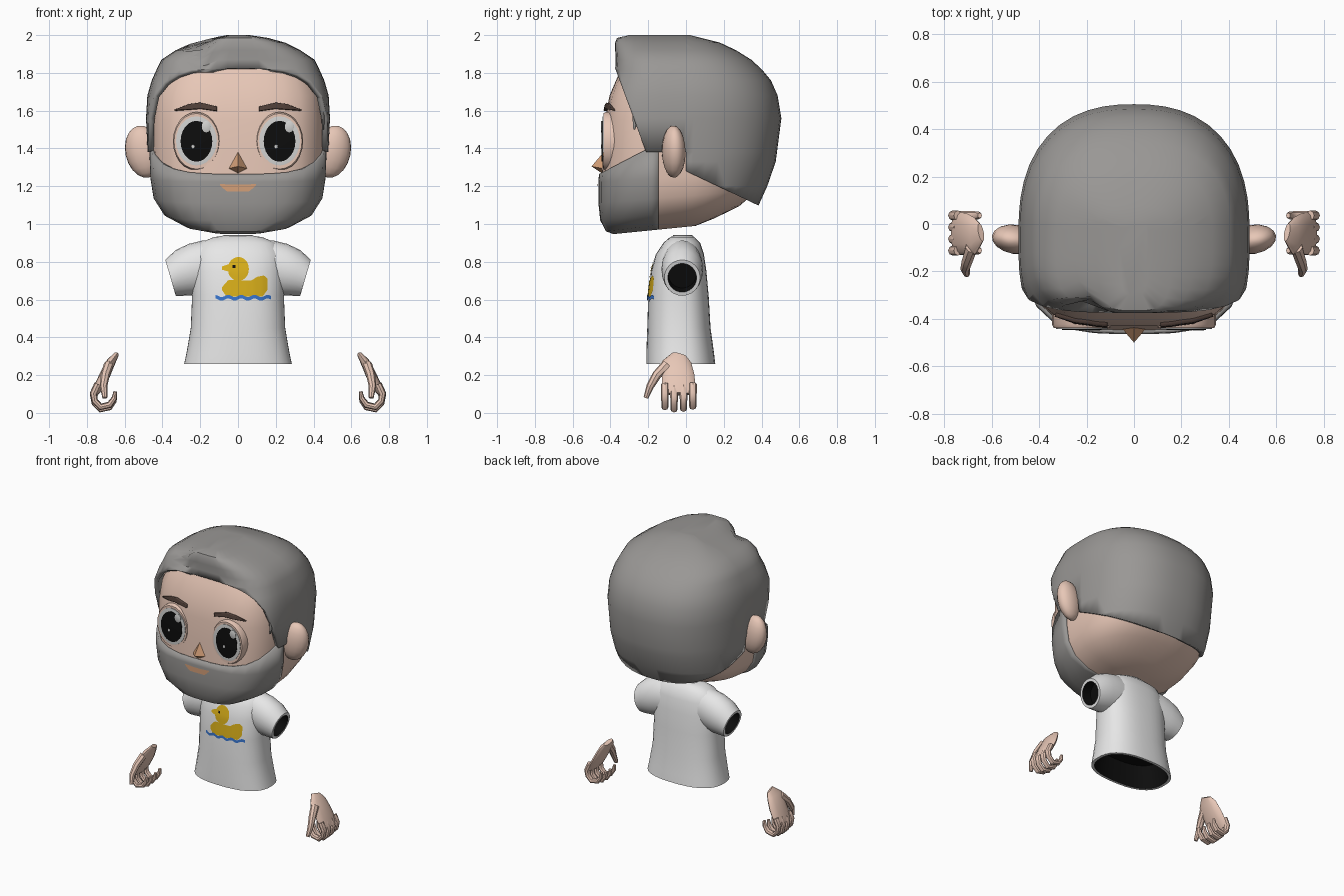
import bpy, bmesh, math
from mathutils import Vector, Matrix
from mathutils.bvhtree import BVHTree

cube = bpy.data.objects.get("Cube")
if cube:
    bpy.data.objects.remove(cube)
made = []


def material(name, *rgb):
    m = bpy.data.materials.new(name)
    m.use_nodes = True
    m.diffuse_color = (*rgb, 1)
    m.node_tree.nodes["Principled BSDF"].inputs["Base Color"].default_value = (*rgb, 1)
    return m


SKIN = material("skin", .80, .57, .47)
GREY = material("grey hair", .32, .31, .30)
SHIRT = material("shirt white", .82, .82, .82)
WHITE = material("eye white", .65, .65, .64)
BLACK = material("black", .004, .004, .004)
TAN = material("tan", .66, .35, .19)
BROWN = material("brow brown", .08, .05, .04)
YELLOW = material("yellow", .68, .42, .01)
BLUE = material("blue", .04, .18, .62)


def finish(name, bm, mats, mirror=False):
    mesh = bpy.data.meshes.new(name)
    bm.to_mesh(mesh)
    bm.free()
    for m in mats:
        mesh.materials.append(m)
    obj = bpy.data.objects.new(name, mesh)
    bpy.context.scene.collection.objects.link(obj)
    if mirror:
        obj.modifiers.new("mirror", 'MIRROR').use_mirror_merge = False
    made.append(obj)
    return obj


def loft(name, shells, mats, mirror=False, dark_from=99):
    """Skin each list of rings into a closed shell; later bands take the second material."""
    bm = bmesh.new()
    for rings in shells:
        rows = [[bm.verts.new(p) for p in ring] for ring in rings]
        n = len(rows[0])
        for k, (a, b) in enumerate(zip(rows, rows[1:])):
            for i in range(n):
                j = (i + 1) % n
                f = bm.faces.new((a[i], a[j], b[j], b[i]))
                f.material_index = int(k >= dark_from)
        bm.faces.new(rows[0])
        bm.faces.new(rows[-1]).material_index = int(len(rows) > dark_from)
    bmesh.ops.recalc_face_normals(bm, faces=bm.faces)
    return finish(name, bm, mats, mirror)


def egg(z, hx, front, back, tilt=0, nf=3.4, nb=2.4, grow=0, n=36):
    """Horizontal ring: squarish at the front, rounder at the back."""
    ring, yc = [], -.03
    for i in range(n):
        a = math.tau * i / n
        c, s = math.cos(a), math.sin(a)
        e = nf if s < 0 else nb
        r = (abs(c) ** e + abs(s) ** e) ** (-1 / e)
        y = yc + r * s * (grow + (yc - front if s < 0 else back - yc))
        ring.append(Vector((r * c * (hx + grow), y, z + tilt * (y + .35))))
    return ring


def oval(c, u, v, n=24):
    c, u, v = Vector(c), Vector(u), Vector(v)
    return [c + u * math.cos(math.tau * i / n) + v * math.sin(math.tau * i / n) for i in range(n)]


def tube(points, radii, n=8):
    pts, rings = [Vector(p) for p in points], []
    for i, p in enumerate(pts):
        t = (pts[min(i + 1, len(pts) - 1)] - pts[max(i - 1, 0)]).normalized()
        v = t.cross((0, 1, 0)).normalized()
        rings.append(oval(p, t.cross(v) * radii[i][0], v * radii[i][1], n))
    return rings


def trim(obj, planes, unwanted, thickness):
    """Cut the shell along planes, drop the unwanted faces and thicken the rest."""
    bm = bmesh.new()
    bm.from_mesh(obj.data)
    for co, no in planes:
        bmesh.ops.bisect_plane(bm, geom=bm.verts[:] + bm.edges[:] + bm.faces[:], plane_co=co, plane_no=no)
    drop = [f for f in bm.faces if unwanted(f.calc_center_median())]
    bmesh.ops.delete(bm, geom=drop, context='FACES')
    bm.to_mesh(obj.data)
    bm.free()
    s = obj.modifiers.new("thickness", 'SOLIDIFY')
    s.thickness, s.offset = thickness, -1


def graph(*points):
    def value(x):
        for (x0, y0), (x1, y1) in zip(points, points[1:]):
            if x <= x1:
                return y0 + (y1 - y0) * (x - x0) / (x1 - x0)
        return points[-1][1]
    return value


def plate(name, target, x0, x1, low, high, mat, gap=.004, mirror=False, cols=24, rows=6):
    """Thin painted patch between two curves, laid on the front of the target."""
    me = target.data
    tree = BVHTree.FromPolygons([v.co for v in me.vertices], [p.vertices for p in me.polygons])
    bm, grid = bmesh.new(), []
    for i in range(cols + 1):
        x = x0 + (x1 - x0) * i / cols
        col = []
        for j in range(rows + 1):
            z = low(x) + (high(x) - low(x)) * j / rows
            hit = tree.ray_cast(Vector((x, -2, z)), Vector((0, 1, 0)))[0]
            col.append(bm.verts.new((x, (hit.y if hit else 0) - gap, z)))
        grid.append(col)
    for a, b in zip(grid, grid[1:]):
        for j in range(rows):
            bm.faces.new((a[j], b[j], b[j + 1], a[j + 1]))
    return finish(name, bm, [mat], mirror)


# Head
HEAD = [(.95, .15, -.37, .05, .10), (.97, .27, -.41, .15, .12), (1.03, .38, -.44, .28, .10),
        (1.12, .435, -.45, .38, .08), (1.23, .452, -.45, .43, .06), (1.4, .458, -.435, .46),
        (1.55, .458, -.43, .47), (1.68, .445, -.405, .45), (1.78, .41, -.362, .38),
        (1.87, .34, -.31, .28), (1.93, .2, -.28, .12)]
head = loft("head", [[egg(*r) for r in HEAD]], [SKIN])

# Beard
beard = loft("beard", [[egg(*r, grow=.014) for r in HEAD]], [GREY])
trim(beard, [((0, -.145, 0), (0, 1, 0)), ((0, 0, 1.39), (0, 0, 1)), ((0, -.45, 1.27), (0, -.52, 1))],
     lambda p: p.y > -.145 or p.z > min(1.39, 1.27 + .52 * (p.y + .45)), .02)
plate("mouth", beard, -.095, .095, graph((-.095, 1.205), (-.06, 1.172), (.06, 1.172), (.095, 1.205)),
      graph((-.095, 1.212), (-.03, 1.208), (.03, 1.208), (.095, 1.212)), TAN)

# Hair: shell with an open face, a parting and a sideburn wisp
HAIR = [(1.02, .42, -.42, .33), (1.1, .44, -.43, .385), (1.2, .462, -.45, .43), (1.33, .477, -.45, .475),
        (1.56, .487, -.45, .505), (1.68, .48, -.43, .485), (1.76, .457, -.4, .45), (1.82, .43, -.375, .40),
        (1.87, .405, -.372, .345), (1.92, .33, -.375, .265), (1.96, .25, -.375, .18),
        (1.985, .16, -.365, .08), (2.0, .06, -.3, .02)]
hair = loft("hair", [[egg(*r, nf=4, n=48) for r in HAIR]], [GREY])
trim(hair, [((0, -.37, 1.81), (0, 1, .37)), ((0, 0, 1.38), (0, 0, 1)), ((0, 0, 0), (0, 1, 0)),
            ((0, 0, 1.28), (0, .474, 1))],
     lambda p: (p.z < 1.9 and p.y < -.37 + .37 * (1.81 - p.z)) or
     p.z < (1.38 if p.y < 0 else 1.28 - .474 * p.y), .03)
for v in hair.data.vertices:
    if v.co.z > 1.84:
        reach = max(0, min(1, (.1 - v.co.y) / .4))
        dent = math.exp(-((v.co.x + .2) / .06) ** 2) * reach
        v.co.z -= .04 * dent
        v.co.y += .05 * dent
loft("hair_wisp", [tube([(.43, -.22, 1.74), (.452, -.262, 1.6), (.45, -.275, 1.5)],
                        [(.035, .02), (.025, .012), (.004, .004)])], [GREY])

# Ears
bm = bmesh.new()
pose = (Matrix.Translation((.5, -.065, 1.383)) @ Matrix.Rotation(math.radians(12), 4, 'Y')
        @ Matrix.Rotation(math.radians(10), 4, 'Z') @ Matrix.Diagonal((.098, .062, .14, 1)))
bmesh.ops.create_uvsphere(bm, u_segments=16, v_segments=10, radius=1, matrix=pose)
finish("ears", bm, [SKIN], True)


# Eyes: stacked flat ovals
def disc(name, x, z, rx, rz, y, mat, mirror=True, depth=.004):
    levels = [(y + depth, 1), (y + depth * .2, 1), (y, .95)]
    loft(name, [[oval((x, yy, z), (rx * k, 0, 0), (0, 0, rz * k)) for yy, k in levels]], [mat], mirror)


disc("eye_rims", .22, 1.438, .125, .155, -.438, SKIN, depth=.07)
disc("eyeballs", .22, 1.44, .108, .13, -.443, WHITE)
disc("pupils", .22, 1.438, .084, .108, -.447, BLACK)
for side, x in (("left", .22), ("right", -.22)):
    disc(side + "_eye_glint", x + .052, 1.515, .024, .03, -.45, WHITE, False)
    disc(side + "_eye_spark", x - .018, 1.41, .009, .01, -.45, WHITE, False)

# Eyebrows
brows = plate("eyebrows", head, .112, .335, graph((.112, 1.6), (.2, 1.612), (.335, 1.602)),
              graph((.112, 1.622), (.2, 1.643), (.26, 1.635), (.335, 1.606)), BROWN, .018, True)
brows.modifiers.new("thickness", 'SOLIDIFY').thickness = .03

# Nose
bm = bmesh.new()
base = [bm.verts.new(p) for p in ((-.068, -.42, 1.29), (0, -.42, 1.4), (.068, -.42, 1.29), (0, -.44, 1.265))]
tip = bm.verts.new((0, -.5, 1.305))
for i in range(4):
    bm.faces.new((base[i], base[i - 1], tip))
bm.faces.new(base)
bmesh.ops.recalc_face_normals(bm, faces=bm.faces)
nose = finish("nose", bm, [TAN])

# Shirt: body and sleeves, open at the hem and cuffs
BODY = [(.94, .07, -.06, .03), (.93, .13, -.085, .045), (.9, .2, -.12, .075), (.84, .235, -.16, .095),
        (.75, .245, -.185, .108), (.62, .243, -.2, .12), (.45, .25, -.205, .13), (.32, .272, -.21, .148),
        (.26, .285, -.21, .155), (.26, .265, -.192, .137), (.42, .235, -.18, .11)]
shirt = loft("shirt", [[egg(*r, nf=2.5, nb=2.5) for r in BODY]], [SHIRT, BLACK], dark_from=9)
SLEEVE = [(.1, .78, .1, 0, .135), (.18, .775, .108, .005, .138), (.25, .759, .11, .01, .136),
          (.31, .741, .106, .02, .121), (.357, .715, .095, .028, .095), (.357, .715, .076, .022, .076),
          (.29, .735, .074, .02, .074)]
loft("sleeves", [[oval((x, -.02, z), (0, ry, 0), (vx, 0, vz)) for x, z, ry, vx, vz in SLEEVE]],
     [SHIRT, BLACK], True, 5)
loft("collar", [[egg(z, hx, -.07, .035, nf=2, nb=2) for z, hx in ((.92, .085), (.943, .075))]], [SHIRT])


# Duck print on the chest
def arc(sign):
    return lambda x: .762 + sign * .063 * math.sqrt(max(0, 1 - ((x - .002) / .056) ** 2))


plate("duck_body", shirt, -.085, .155, graph((-.085, .65), (-.06, .615), (.13, .615), (.155, .65)),
      graph((-.085, .665), (-.05, .705), (.07, .7), (.1, .72), (.14, .728), (.155, .71)), YELLOW)
plate("duck_head", shirt, -.054, .058, arc(-1), arc(1), YELLOW)
plate("duck_beak", shirt, -.085, -.04, graph((-.085, .758), (-.04, .745)),
      graph((-.085, .775), (-.04, .79)), YELLOW)
plate("duck_eye", shirt, -.028, -.014, lambda x: .768, lambda x: .783, BLACK, .007, cols=4)
plate("duck_water", shirt, -.12, .175, lambda x: .6 + .006 * math.sin(x * 90),
      lambda x: .619 + .006 * math.sin(x * 90), BLUE, .006, cols=48)

# Hands: palm, thumb and four curled fingers
parts = [tube([(.645, -.035, .308), (.672, -.05, .27), (.705, -.042, .2), (.742, -.038, .13), (.757, -.038, .1)],
              [(.04, .014), (.078, .024), (.086, .028), (.09, .024), (.08, .016)], 12),
         tube([(.685, -.1, .255), (.703, -.155, .2), (.712, -.19, .14), (.705, -.212, .08)],
              [(.03, .026), (.025, .024), (.02, .02), (.013, .013)])]
for y, dz in ((-.112, .012), (-.063, 0), (-.013, .003), (.036, .014)):
    path = [(.742, .14), (.765, .09), (.758, .05), (.727, .019), (.68, .03), (.655, .065), (.65, .1)]
    parts.append(tube([(x, y, z + dz) for x, z in path],
                      [(.021, .019)] * 2 + [(.019, .017)] * 3 + [(.016, .014), (.011, .009)]))
loft("hands", parts, [SKIN], True)

# Smooth shading with sharp edges kept
bpy.ops.object.select_all(action='DESELECT')
for obj in made:
    if obj is not nose:
        obj.select_set(True)
bpy.context.view_layer.objects.active = head
bpy.ops.object.shade_smooth_by_angle(angle=math.radians(40))
